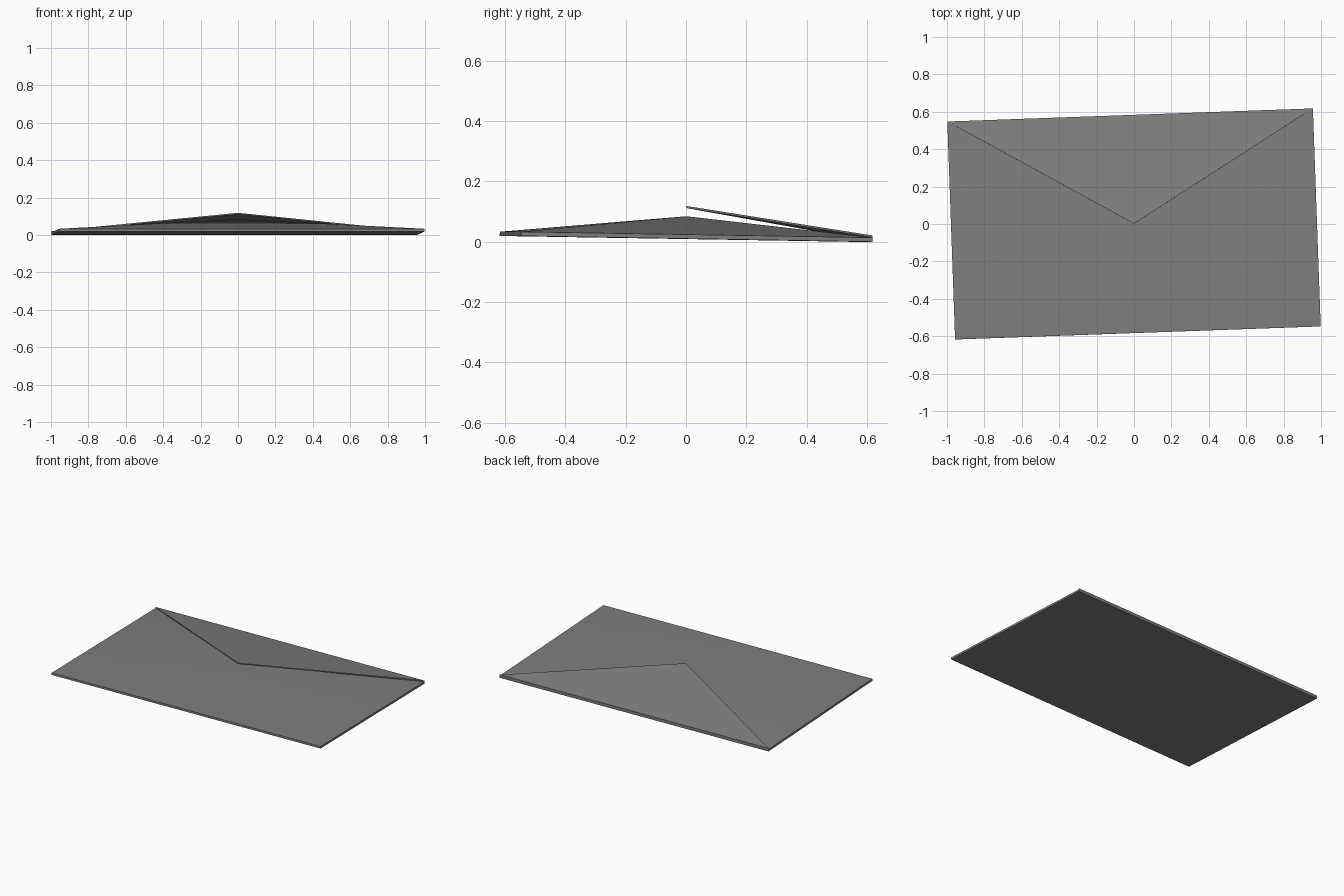
import bpy, bmesh, math
from mathutils import Matrix

cube = bpy.data.objects.get("Cube")
if cube:
    bpy.data.objects.remove(cube, do_unlink=True)

W, D = 0.978, 0.583          # half width and half depth of the envelope
WALL, PEAK = 0.014, 0.075    # edge thickness and height of the puffed front
FLAP_TIP, FLAP_T = 0.102, 0.007

# The envelope lies slightly turned and tipped up at the front
POSE = (Matrix.Translation((0, 0, D * math.sin(math.radians(0.95))))
        @ Matrix.Rotation(math.radians(2.05), 4, 'Z')
        @ Matrix.Rotation(math.radians(-0.95), 4, 'X'))

paper = bpy.data.materials.new("grey_paper")
paper.use_nodes = True
GREY = (0.21, 0.21, 0.21, 1)
paper.diffuse_color = GREY
paper.node_tree.nodes["Principled BSDF"].inputs["Base Color"].default_value = GREY


def finish(bm, name):
    bmesh.ops.recalc_face_normals(bm, faces=bm.faces)
    mesh = bpy.data.meshes.new(name)
    bm.to_mesh(mesh)
    bm.free()
    mesh.transform(POSE)
    mesh.materials.append(paper)
    obj = bpy.data.objects.new(name, mesh)
    bpy.context.collection.objects.link(obj)
    bpy.ops.object.select_all(action='DESELECT')
    obj.select_set(True)
    bpy.context.view_layer.objects.active = obj
    bpy.ops.object.shade_smooth_by_angle(angle=math.radians(30))


# Envelope body: thin slab whose top is poked up into a shallow pyramid
bm = bmesh.new()
bmesh.ops.create_cube(bm, size=1, matrix=Matrix.Translation((0, 0, WALL / 2))
                      @ Matrix.Diagonal((2 * W, 2 * D, WALL, 1)))
top = max(bm.faces, key=lambda f: f.calc_center_median().z)
centre = bmesh.ops.poke(bm, faces=[top])["verts"][0]
centre.co.z = PEAK
finish(bm, "envelope_body")

# Flap: thin triangular plate hinged on the back edge, tip slightly raised
bm = bmesh.new()
outline = [(-W, D, WALL), (0, 0, FLAP_TIP), (W, D, WALL)]
flap = bm.faces.new([bm.verts.new(p) for p in outline])
raised = bmesh.ops.extrude_face_region(bm, geom=[flap], use_keep_orig=True)["geom"]
bmesh.ops.translate(bm, vec=(0, 0, FLAP_T),
                    verts=[v for v in raised if isinstance(v, bmesh.types.BMVert)])
finish(bm, "envelope_flap")
